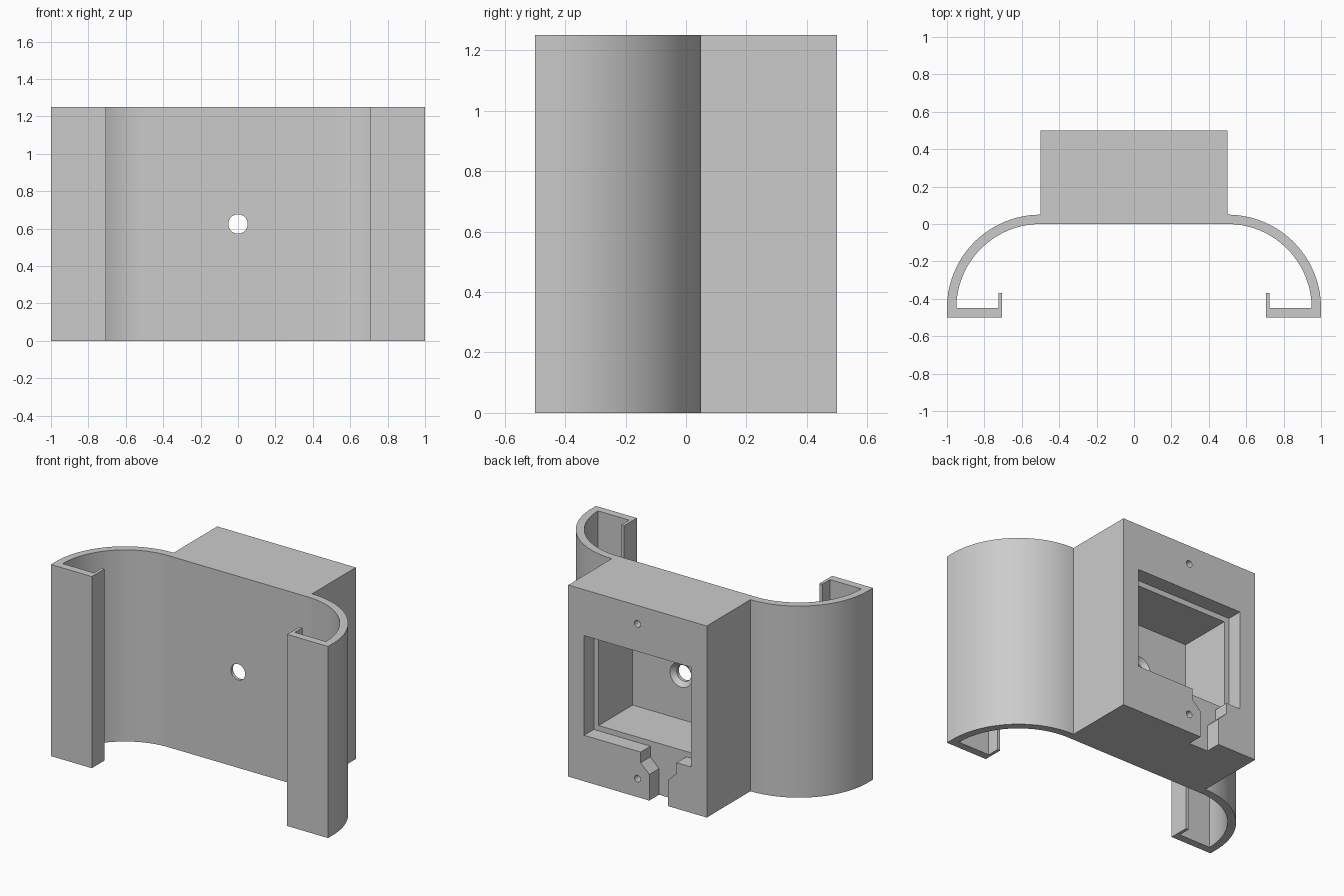
import bpy, bmesh
from math import sin, cos, pi, radians

cube = bpy.data.objects.get("Cube")
if cube:
    bpy.data.objects.remove(cube, do_unlink=True)

H = 1.25            # overall height
MID = H / 2
WALL = 0.05

grey = bpy.data.materials.new("plain_grey")
grey.use_nodes = True
grey.diffuse_color = (0.6, 0.6, 0.6, 1)
grey.node_tree.nodes["Principled BSDF"].inputs["Base Color"].default_value = (0.6, 0.6, 0.6, 1)


def prism(name, points, offset):
    """Extrude a closed outline of 3D points along an offset."""
    bm = bmesh.new()
    face = bm.faces.new([bm.verts.new(p) for p in points])
    new = bmesh.ops.extrude_face_region(bm, geom=[face])["geom"]
    bmesh.ops.translate(bm, vec=offset, verts=[g for g in new if isinstance(g, bmesh.types.BMVert)])
    bmesh.ops.recalc_face_normals(bm, faces=bm.faces)
    return finish(name, bm)


def finish(name, bm):
    mesh = bpy.data.meshes.new(name)
    bm.to_mesh(mesh)
    bm.free()
    mesh.materials.append(grey)
    obj = bpy.data.objects.new(name, mesh)
    bpy.context.collection.objects.link(obj)
    return obj


def hole(name, x, y0, y1, z, r0, r1, sides=32):
    """Round cutter along y, radius r0 at y0 and r1 at y1."""
    bpy.ops.mesh.primitive_cone_add(vertices=sides, radius1=r0, radius2=r1, depth=y1 - y0,
                                    location=(x, (y0 + y1) / 2, z), rotation=(radians(-90), 0, 0))
    obj = bpy.context.object
    obj.name = name
    obj.data.materials.append(grey)
    return obj


def cut(target, cutter):
    cutter.hide_render = True
    mod = target.modifiers.new("cut", "BOOLEAN")
    mod.operation = "DIFFERENCE"
    mod.solver = "EXACT"
    mod.object = cutter
    bpy.context.view_layer.objects.active = target
    bpy.ops.object.modifier_apply(modifier=mod.name)
    bpy.data.objects.remove(cutter, do_unlink=True)


def arc(radius, steps=28):
    """Quarter arc of a wing, from the block out to the side."""
    return [(0.5 + radius * sin(t), -0.45 + radius * cos(t))
            for t in (pi / 2 * i / steps for i in range(steps + 1))]


# Body: half plan outline from block to hooked foot and back, then mirrored
half = [(0.5, 0.5)] + arc(0.5) + [(1, -0.5), (0.705, -0.5), (0.705, -0.37),
                                  (0.725, -0.37), (0.725, -0.45)] + arc(0.45)[::-1]
outline = half + [(-x, y) for x, y in reversed(half)]
body = prism("clip_bracket", [(x, y, 0) for x, y in outline], (0, 0, H))

# Shallow recess with a stepped cable notch running out of the bottom
W, LOW, HIGH, NX = 0.385, 0.30, 0.95, -0.153
notch = [(0.13, LOW), (0.13, 0.23), (0.068, 0.17), (0.068, -0.1)]
recess = ([(W, HIGH), (W, LOW)] + [(NX + dx, z) for dx, z in notch]
          + [(NX - dx, z) for dx, z in reversed(notch)] + [(-W, LOW), (-W, HIGH)])
cut(body, prism("recess_cutter", [(x, 0.4, z) for x, z in recess], (0, 0.2, 0)))

# Deep inner pocket
P = 0.035
pocket = [(W - P, LOW + P), (W - P, HIGH - P), (P - W, HIGH - P), (P - W, LOW + P)]
cut(body, prism("pocket_cutter", [(x, WALL, z) for x, z in pocket], (0, 0.4, 0)))

# Mounting hole with countersink, and two blind screw holes
cut(body, hole("mount_cutter", 0, -0.1, 0.2, MID, 0.052, 0.052))
cut(body, hole("countersink_cutter", 0, 0.015, 0.065, MID, 0.045, 0.095))
for z in (0.12, H - 0.12):
    cut(body, hole("screw_cutter", 0, 0.3, 0.6, z, 0.022, 0.022, 20))

# Smooth the curves, keep the corners crisp
bpy.ops.object.select_all(action="DESELECT")
body.select_set(True)
bpy.context.view_layer.objects.active = body
bpy.ops.object.shade_smooth_by_angle(angle=radians(30))
